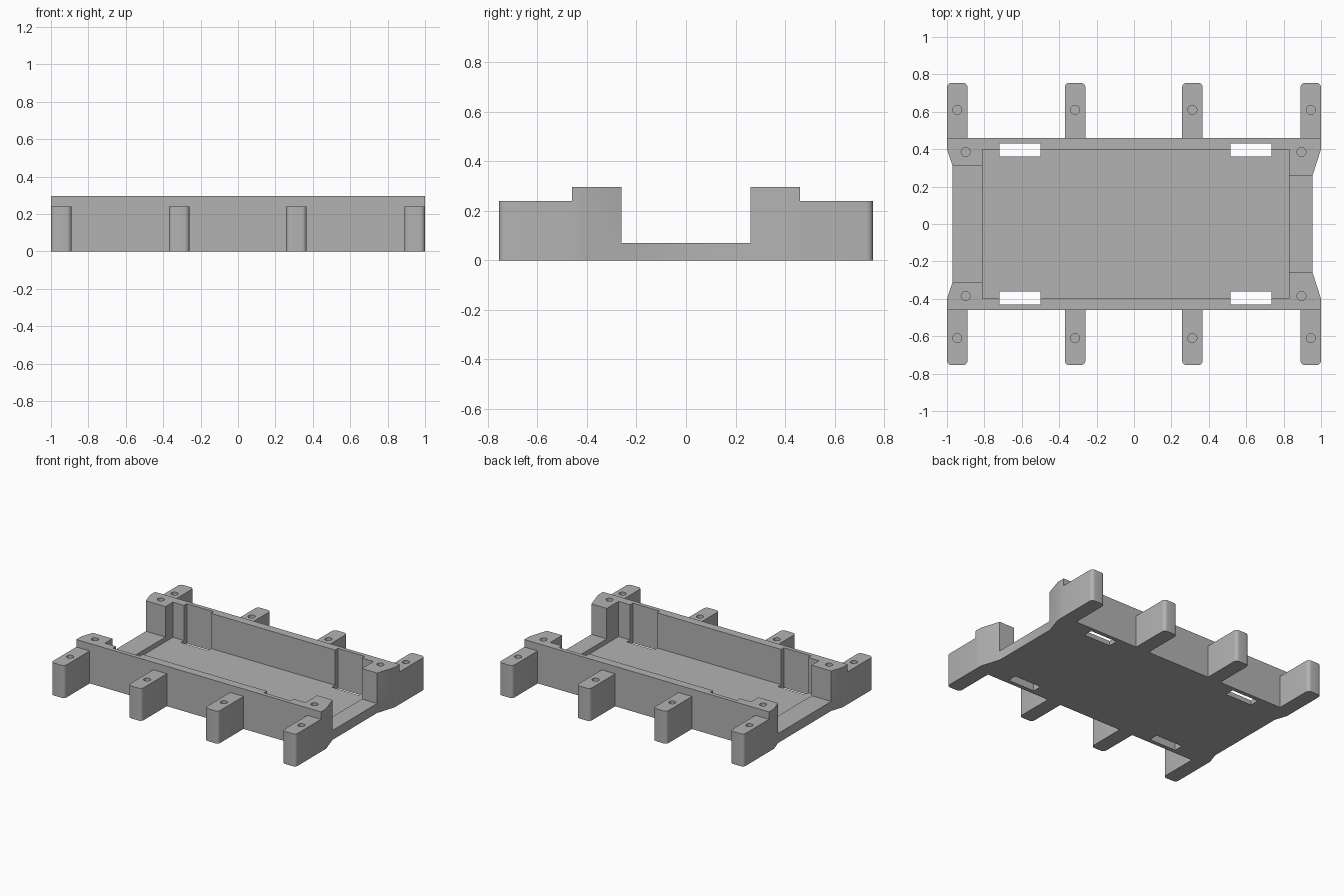
import bpy, bmesh

cube = bpy.data.objects.get("Cube")
if cube:
    bpy.data.objects.remove(cube, do_unlink=True)

grey = bpy.data.materials.new("plain_grey")
grey.use_nodes = True
grey.diffuse_color = (0.45, 0.45, 0.45, 1)
grey.node_tree.nodes["Principled BSDF"].inputs["Base Color"].default_value = grey.diffuse_color

FLOOR, LEDGE, TOP, LEG_TOP = 0.035, 0.07, 0.295, 0.24
WALL_OUT, WALL_IN, LEG_END = 0.46, 0.397, 0.755
POCKET_L, POCKET_R = -0.81, 0.83
ABOVE = 0.5


def prism(name, outline, z0, z1, round_tip=None):
    """Extrude an outline; optionally round upright edges at y = round_tip."""
    bm = bmesh.new()
    face = bm.faces.new([bm.verts.new((x, y, z0)) for x, y in outline])
    out = bmesh.ops.extrude_face_region(bm, geom=[face])
    for v in out["geom"]:
        if isinstance(v, bmesh.types.BMVert):
            v.co.z = z1
    if round_tip is not None:
        tips = [e for e in bm.edges
                if all(abs(v.co.y - round_tip) < 1e-4 for v in e.verts)
                and abs(e.verts[0].co.z - e.verts[1].co.z) > 0.1]
        bmesh.ops.bevel(bm, geom=tips, offset=0.025, segments=5,
                        profile=0.5, affect='EDGES')
    bmesh.ops.recalc_face_normals(bm, faces=bm.faces[:])
    mesh = bpy.data.meshes.new(name)
    bm.to_mesh(mesh)
    bm.free()
    mesh.materials.append(grey)
    ob = bpy.data.objects.new(name, mesh)
    bpy.context.collection.objects.link(ob)
    return ob


def box(name, x0, x1, y0, y1, z0, z1, **kw):
    return prism(name, [(x0, y0), (x1, y0), (x1, y1), (x0, y1)], z0, z1, **kw)


def hole(x, y, z_top):
    bpy.ops.mesh.primitive_cylinder_add(vertices=32, radius=0.024, depth=0.3,
                                        location=(x, y, z_top))
    ob = bpy.context.object
    ob.name = "hole_cutter"
    ob.data.materials.append(grey)
    return ob


def cut(ob, cutter):
    mod = ob.modifiers.new("cut", 'BOOLEAN')
    mod.operation, mod.solver, mod.object = 'DIFFERENCE', 'EXACT', cutter
    cutter.hide_render = True
    bpy.ops.object.select_all(action='DESELECT')
    bpy.context.view_layer.objects.active = ob
    ob.select_set(True)
    bpy.ops.object.modifier_apply(modifier=mod.name)
    bpy.data.objects.remove(cutter, do_unlink=True)


def finish(ob):
    bpy.ops.object.select_all(action='DESELECT')
    bpy.context.view_layer.objects.active = ob
    ob.select_set(True)
    bpy.ops.object.shade_smooth_by_angle()


# Tray block with flared corners, mirrored front to back
half = [(0.955, 0.26), (1, 0.40), (1, WALL_OUT),
        (-1, WALL_OUT), (-1, 0.40), (-0.97, 0.31)]
tray = prism("tray", half + [(x, -y) for x, y in reversed(half)], 0, TOP)

# Sunken pocket and the open ends between the corner posts
cut(tray, box("pocket_cutter", POCKET_L, POCKET_R, -WALL_IN, WALL_IN, FLOOR, ABOVE))
cut(tray, box("right_end_cutter", -1.2, POCKET_L + 0.05, -0.31, 0.31, LEDGE, ABOVE))
cut(tray, box("left_end_cutter", POCKET_R - 0.05, 1.2, -0.26, 0.26, LEDGE, ABOVE))

# Strap slots through the floor and into the walls, and corner post holes
for side in (-1, 1):
    for x in (-0.72, 0.515):
        y0, y1 = sorted((side * 0.36, side * 0.43))
        cut(tray, box("slot_cutter", x, x + 0.22, y0, y1, -0.1, ABOVE))
    for x in (-0.9, 0.895):
        cut(tray, hole(x, side * 0.385, TOP))
finish(tray)

# Mounting legs along the front and back
for side, label in ((-1, "front"), (1, "back")):
    for i, x in enumerate((-0.945, -0.315, 0.312, 0.945)):
        y0, y1 = sorted((side * WALL_OUT, side * LEG_END))
        leg = box(f"{label}_leg_{i + 1}", x - 0.055, x + 0.055, y0, y1, 0, LEG_TOP,
                  round_tip=side * LEG_END)
        cut(leg, hole(x, side * 0.61, LEG_TOP))
        finish(leg)
